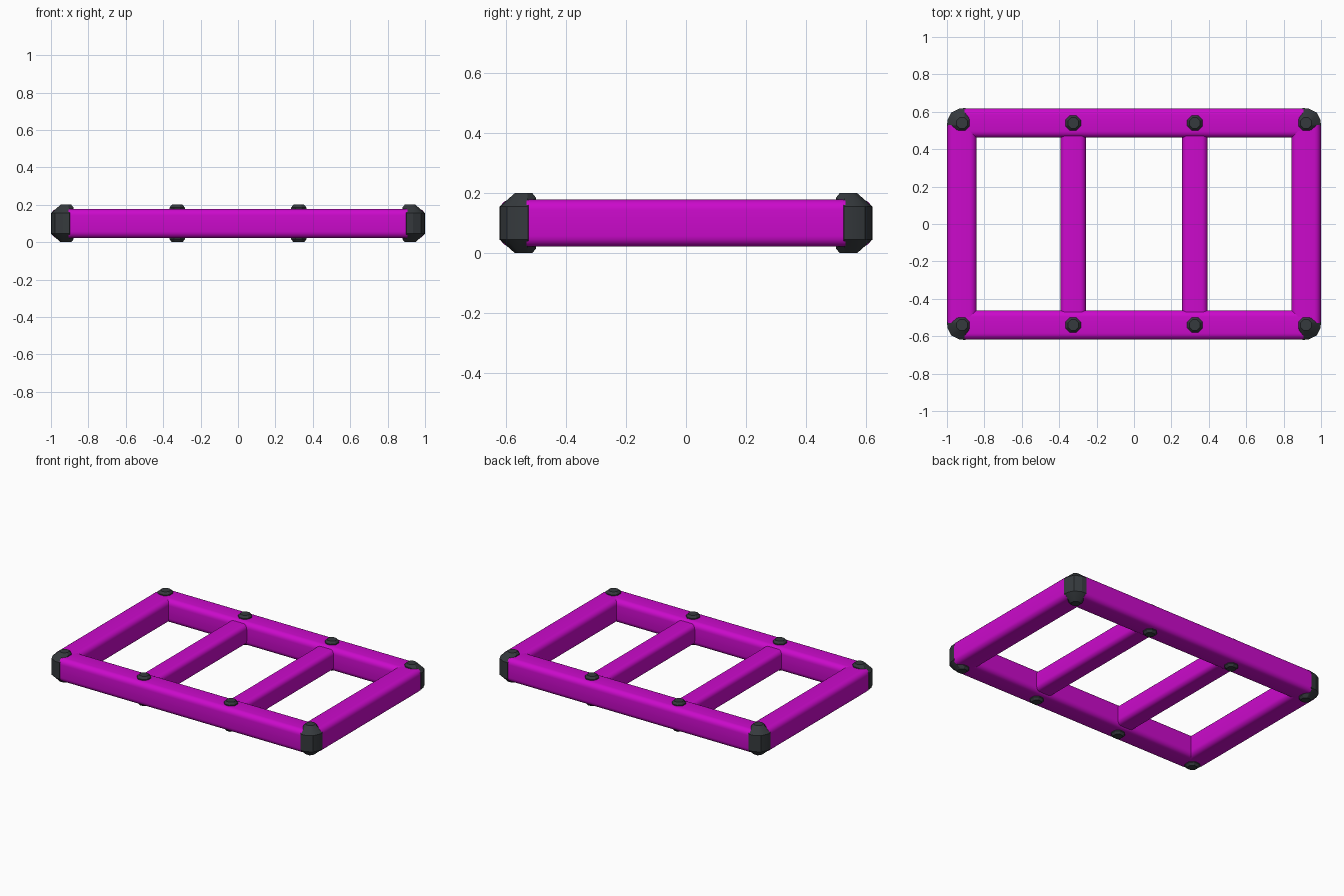
import bpy, bmesh
from math import radians, cos, sin, pi
from mathutils import Vector

if "Cube" in bpy.data.objects:
    bpy.data.objects.remove(bpy.data.objects["Cube"])


def material(name, rgb):
    m = bpy.data.materials.new(name)
    m.use_nodes = True
    m.diffuse_color = (*rgb, 1)
    bsdf = m.node_tree.nodes["Principled BSDF"]
    bsdf.inputs["Base Color"].default_value = (*rgb, 1)
    bsdf.inputs["Roughness"].default_value = 0.6
    return m


MAGENTA = material("magenta", (0.6, 0.003, 0.6))
CHARCOAL = material("charcoal", (0.036, 0.042, 0.047))
MID = 0.1               # mid height of the frame
POST_X, POST_Y = 0.92, 0.54


def finish(name, bm, mat, angle):
    bmesh.ops.recalc_face_normals(bm, faces=bm.faces)
    mesh = bpy.data.meshes.new(name)
    bm.to_mesh(mesh)
    bm.free()
    mesh.materials.append(mat)
    ob = bpy.data.objects.new(name, mesh)
    bpy.context.collection.objects.link(ob)
    bpy.ops.object.select_all(action='DESELECT')
    ob.select_set(True)
    bpy.context.view_layer.objects.active = ob
    bpy.ops.object.shade_smooth_by_angle(angle=radians(angle))
    return ob


def beam(name, axis, centre, length, width, height, radius):
    """Bar along an axis with its four long edges rounded."""
    size = Vector((width, width, height))
    size[axis] = length
    bm = bmesh.new()
    bmesh.ops.create_cube(bm, size=1)
    bmesh.ops.scale(bm, vec=size, verts=bm.verts)
    bmesh.ops.translate(bm, vec=centre, verts=bm.verts)
    long_edges = [e for e in bm.edges
                  if abs(e.verts[0].co[axis] - e.verts[1].co[axis]) > 0.5 * length]
    bmesh.ops.bevel(bm, geom=long_edges, offset=radius, segments=5,
                    profile=0.5, affect='EDGES')
    return finish(name, bm, MAGENTA, 35)


def ring(x, y, radius, z):
    return [(x + radius * cos(a), y + radius * sin(a), z)
            for a in (pi / 8 + i * pi / 4 for i in range(8))]


def hull(name, points):
    bm = bmesh.new()
    for p in points:
        bm.verts.new(p)
    result = bmesh.ops.convex_hull(bm, input=bm.verts)
    loose = {g for g in result["geom_interior"] + result["geom_unused"]
             if isinstance(g, bmesh.types.BMVert)}
    bmesh.ops.delete(bm, geom=list(loose), context='VERTS')
    bmesh.ops.dissolve_limit(bm, angle_limit=radians(1), verts=bm.verts, edges=bm.edges)
    return finish(name, bm, CHARCOAL, 20)


def stud_points(x, y):
    """Octagonal pin through the beam with chamfered heads."""
    return [p for s in (-1, 1)
            for r, h in ((0.044, 0.085), (0.031, 0.1))
            for p in ring(x, y, r, MID + s * h)]


# Outer frame
for label, s in (("front", -1), ("back", 1)):
    beam(label + "_rail", 0, (0, s * POST_Y, MID), 1.81, 0.157, 0.157, 0.035)
for label, s in (("right", -1), ("left", 1)):
    beam(label + "_rail", 1, (s * POST_X, 0, MID), 1.06, 0.157, 0.157, 0.035)
    # Inner rungs and the pins at their ends
    beam(label + "_rung", 1, (s * 0.325, 0, MID), 0.98, 0.135, 0.135, 0.03)
    for end, t in (("front", -1), ("back", 1)):
        hull(f"{end}_{label}_pin", stud_points(s * 0.325, t * POST_Y))

# Corner caps: pin merged with a faceted wedge around the outer corner
OUTLINE = ((1.0, 0.525), (0.997, 0.555), (0.978, 0.595), (0.935, 0.617), (0.9, 0.62))
for label, s in (("right", -1), ("left", 1)):
    for end, t in (("front", -1), ("back", 1)):
        points = stud_points(s * POST_X, t * POST_Y)
        points += [(s * x, t * y, MID + u * 0.055) for x, y in OUTLINE for u in (-1, 1)]
        hull(f"{end}_{label}_corner_cap", points)
